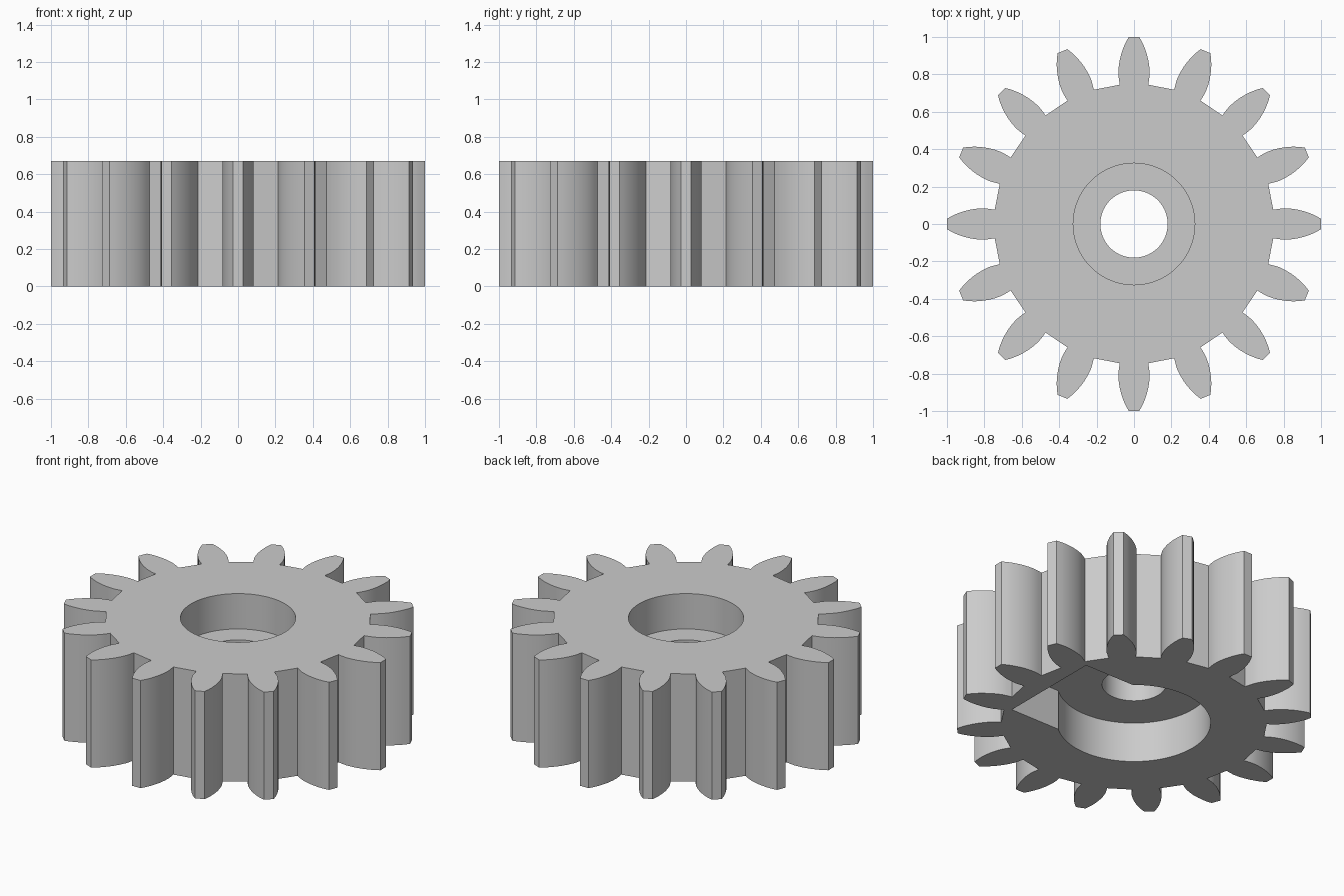
import bpy
import bmesh
from math import sin, cos, pi, tau, asin, radians

TEETH = 16
HEIGHT = 0.67
WEB_LOW, WEB_HIGH = 0.25, 0.45      # faces of the thin web in the middle
BORE_R, TOP_R, BOTTOM_R = 0.18, 0.325, 0.432
SLOT_HALF, SLOT_END = 0.326, 0.626

if "Cube" in bpy.data.objects:
    bpy.data.objects.remove(bpy.data.objects["Cube"], do_unlink=True)

steel = bpy.data.materials.new("light grey metal")
steel.use_nodes = True
grey = (0.6, 0.6, 0.6, 1)
steel.diffuse_color = grey
steel.node_tree.nodes["Principled BSDF"].inputs["Base Color"].default_value = grey


def prism(name, outline, z0, z1):
    """Extrude a counter-clockwise outline from z0 up to z1."""
    bm = bmesh.new()
    base = bm.faces.new([bm.verts.new((x, y, z0)) for x, y in outline])
    out = bmesh.ops.extrude_face_region(bm, geom=[base])
    top = [v for v in out["geom"] if isinstance(v, bmesh.types.BMVert)]
    bmesh.ops.translate(bm, verts=top, vec=(0, 0, z1 - z0))
    bmesh.ops.recalc_face_normals(bm, faces=bm.faces)
    mesh = bpy.data.meshes.new(name)
    bm.to_mesh(mesh)
    bm.free()
    mesh.materials.append(steel)
    obj = bpy.data.objects.new(name, mesh)
    bpy.context.collection.objects.link(obj)
    return obj


def arc(radius, start=0.0, end=tau, steps=96):
    return [(radius * cos(start + (end - start) * i / steps),
             radius * sin(start + (end - start) * i / steps))
            for i in range(steps)]


# Toothed body: one flank (radius, half width), mirrored and repeated
flank = [(0.745, 0.076), (0.775, 0.081), (0.805, 0.084), (0.84, 0.082),
         (0.875, 0.077), (0.91, 0.068), (0.94, 0.058), (0.97, 0.045), (1.0, 0.028)]
tooth = [(r, -w) for r, w in flank] + [(r, w) for r, w in reversed(flank)]
outline = []
for i in range(TEETH):
    a = tau * i / TEETH
    outline += [(x * cos(a) - y * sin(a), x * sin(a) + y * cos(a)) for x, y in tooth]
gear = prism("gear_body", outline, 0, HEIGHT)

# Underside pocket: round recess joined to a square-ended slot towards +x
a0 = asin(SLOT_HALF / BOTTOM_R)
pocket = arc(BOTTOM_R, a0, tau - a0) + [
    (BOTTOM_R * cos(a0), -SLOT_HALF), (SLOT_END, -SLOT_HALF), (SLOT_END, SLOT_HALF)]

# Cut the bore, the upper recess and the pocket
cutters = [
    prism("bore_cutter", arc(BORE_R), -0.1, HEIGHT + 0.1),
    prism("top_recess_cutter", arc(TOP_R), WEB_HIGH, HEIGHT + 0.2),
    prism("pocket_cutter", pocket, -0.2, WEB_LOW),
]
bpy.ops.object.select_all(action="DESELECT")
bpy.context.view_layer.objects.active = gear
gear.select_set(True)
for cutter in cutters:
    cutter.hide_render = True
    mod = gear.modifiers.new(cutter.name, "BOOLEAN")
    mod.operation = "DIFFERENCE"
    mod.solver = "EXACT"
    mod.object = cutter
    bpy.ops.object.modifier_apply(modifier=mod.name)
    bpy.data.objects.remove(cutter, do_unlink=True)

# Smooth the flanks and round walls, keep the corners crisp
bpy.ops.object.shade_smooth_by_angle(angle=radians(25))
